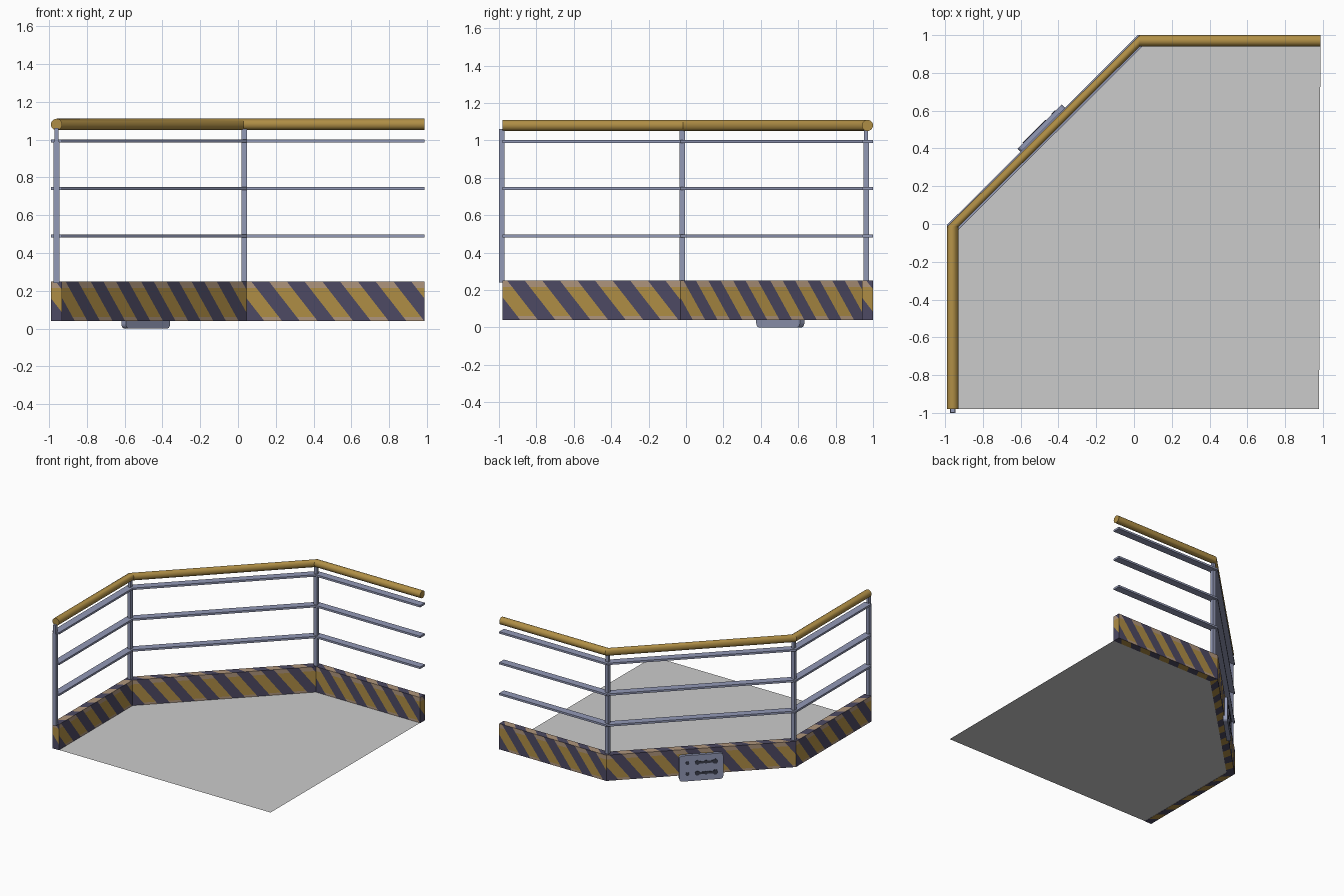
import bpy, bmesh, math
from mathutils import Vector, Matrix

if "Cube" in bpy.data.objects:
    bpy.data.objects.remove(bpy.data.objects["Cube"])


def mat(name, rgb):
    m = bpy.data.materials.new(name)
    m.diffuse_color = (*rgb, 1)
    m.use_nodes = True
    m.node_tree.nodes["Principled BSDF"].inputs["Base Color"].default_value = m.diffuse_color
    return m


YELLOW = mat("hazard_yellow", (0.43, 0.27, 0.06))
DARK = mat("hazard_dark", (0.075, 0.068, 0.125))
TAN = mat("worn_tan", (0.43, 0.30, 0.20))
STEEL = mat("steel_blue_grey", (0.29, 0.32, 0.47))
FLOOR = mat("floor_grey", (0.60, 0.60, 0.60))
BLACK = mat("socket_dark", (0.04, 0.045, 0.07))
GOLD = mat("handrail_yellow", (0.43, 0.27, 0.06))

# Mitred plan outline shared by the kick wall and the flat rails
OUT = [(-0.99, -0.98), (-0.99, -0.005), (0.02, 1.0), (0.987, 1.0)]
INN = [(-0.93, -0.98), (-0.93, -0.03), (0.045, 0.94), (0.987, 0.94)]
Z0, Z1 = 0.04, 0.25


def finish(name, bm, mats):
    me = bpy.data.meshes.new(name)
    bm.to_mesh(me)
    bm.free()
    for m in mats:
        me.materials.append(m)
    ob = bpy.data.objects.new(name, me)
    bpy.context.collection.objects.link(ob)
    return ob


def sweep(name, rings, m, smooth=False):
    bm = bmesh.new()
    vs = [[bm.verts.new(p) for p in r] for r in rings]
    n = len(vs[0])
    for a, b in zip(vs, vs[1:]):
        for i in range(n):
            f = bm.faces.new((a[i], a[(i + 1) % n], b[(i + 1) % n], b[i]))
            f.smooth = smooth
    bm.faces.new(vs[0])
    bm.faces.new(vs[-1])
    bmesh.ops.recalc_face_normals(bm, faces=bm.faces[:])
    return finish(name, bm, [m])


def box(name, c, size, rot, m):
    bm = bmesh.new()
    bmesh.ops.create_cube(bm, size=1)
    bm.transform(Matrix.Translation(c) @ Matrix.Rotation(rot, 4, 'Z') @ Matrix.Diagonal((*size, 1)))
    return finish(name, bm, [m])


PERIOD, LEAN = 0.188, 0.78


def panel(bm, a, b, d, edge_wear=True, main=0):
    """Striped rectangle: corners a, b along u; a+d, b+d opposite (pairs)."""
    a, b = Vector(a), Vector(b)
    da, db = Vector(d[0]) - a, Vector(d[1]) - b
    L, H = (b - a).length, da.length
    t = bmesh.new()
    t.faces.new([t.verts.new(p) for p in ((0, 0, 0), (L, 0, 0), (L, H, 0), (0, H, 0))])

    def cut(co, no):
        bmesh.ops.bisect_plane(t, geom=t.verts[:] + t.edges[:] + t.faces[:],
                               dist=1e-6, plane_co=co, plane_no=no)
    k = 1
    while k * PERIOD / 2 < L + LEAN * H:
        cut((k * PERIOD / 2, 0, 0), (1, LEAN, 0))
        k += 1
    if edge_wear:
        cut((0, H - 0.035, 0), (0, 1, 0))
        cut((0, 0.02, 0), (0, 1, 0))
    for f in t.faces:
        c = f.calc_center_median()
        vs = []
        for v in f.verts:
            u, w = v.co.x / L, v.co.y / H
            vs.append(bm.verts.new((a + da * w).lerp(b + db * w, u)))
        g = bm.faces.new(vs)
        dark = int((c.x + LEAN * c.y) / (PERIOD / 2)) % 2 == 0
        worn = edge_wear and (c.y > H - 0.035 or c.y < 0.02)
        g.material_index = 1 if dark else (2 if worn else main)
    t.free()


def at(p, z):
    return (p[0], p[1], z)


# Striped kick wall, one object per straight run
for i, name in enumerate(("left_kick_wall", "diagonal_kick_wall", "back_kick_wall")):
    o0, o1, n0, n1 = OUT[i], OUT[i + 1], INN[i], INN[i + 1]
    bm = bmesh.new()
    panel(bm, at(n0, Z0), at(n1, Z0), (at(n0, Z1), at(n1, Z1)))          # inside
    panel(bm, at(o1, Z0), at(o0, Z0), (at(o1, Z1), at(o0, Z1)))          # outside
    panel(bm, at(n0, Z1), at(n1, Z1), (at(o0, Z1), at(o1, Z1)), False, 2)  # top
    panel(bm, at(o0, Z0), at(o1, Z0), (at(n0, Z0), at(n1, Z0)), False)     # underside
    if i == 0:
        panel(bm, at(o0, Z0), at(n0, Z0), (at(o0, Z1), at(n0, Z1)))
    if i == 2:
        panel(bm, at(n1, Z0), at(o1, Z0), (at(n1, Z1), at(o1, Z1)))
    finish(name, bm, [YELLOW, DARK, TAN])

# Floor sheet
bm = bmesh.new()
pts = [OUT[0], (0.98, -0.98), OUT[3], OUT[2], OUT[1]]
f = bm.faces.new([bm.verts.new(at(p, Z0 + 0.002)) for p in pts])
finish("floor", bm, [FLOOR])

# Flat intermediate rails
for i, z in enumerate((0.49, 0.742, 0.993)):
    rings = [[at(o, z - 0.008), at(n, z - 0.008), at(n, z + 0.008), at(o, z + 0.008)]
             for o, n in zip(OUT, INN)]
    sweep(f"flat_rail_{i + 1}", rings, STEEL)

# Round handrail; end rings stay square to the straight runs, so the diagonal is slimmer
R, N, ZR = 0.03, 20, 1.08
rings = []
for cx, cy, dx, dy in ((-0.96, -0.98, -1, 0), (-0.96, -0.015, -1, 0),
                       (0.03, 0.97, 0, 1), (0.987, 0.97, 0, 1)):
    rings.append([(cx + dx * R * math.cos(t), cy + dy * R * math.cos(t), ZR + R * math.sin(t))
                  for t in (2 * math.pi * j / N for j in range(N))])
rail = sweep("handrail", rings, GOLD, True)
bpy.context.view_layer.objects.active = rail
rail.select_set(True)
bpy.ops.object.shade_smooth_by_angle(angle=math.radians(30))

# Posts with a narrower neck up to the handrail
for i, (x, y, r) in enumerate(((-0.96, -0.985, 0), (-0.96, -0.02, 0), (0.033, 0.963, math.pi / 2))):
    box(f"post_{i + 1}", (x, y, 0.615), (0.03, 0.03, 0.75), r, STEEL)
    box(f"post_neck_{i + 1}", (x, y, 1.025), (0.022, 0.028, 0.07), r, STEEL)

# Socket box on the outside of the diagonal wall
turn = Matrix.Translation((-0.5, 0.516, 0.105)) @ Matrix.Rotation(math.radians(45), 4, 'Z')
bm = bmesh.new()
bmesh.ops.create_cube(bm, size=1)
bm.transform(Matrix.Translation((0, -0.017, 0)) @ Matrix.Diagonal((0.33, 0.034, 0.21, 1)))
edges = [e for e in bm.edges if abs(e.verts[0].co.y - e.verts[1].co.y) > 0.01]
bmesh.ops.bevel(bm, geom=edges, offset=0.022, segments=3, affect='EDGES', profile=0.5)
bm.transform(turn)
finish("socket_box", bm, [STEEL])

# Dark sockets: a dot and a double-ended slot in each row
bm = bmesh.new()
face_out = Matrix.Rotation(math.radians(90), 4, 'X')
for z in (0.043, -0.045):
    for x, r in ((0.105, 0.014), (0.03, 0.018), (-0.035, 0.014), (-0.105, 0.02)):
        bmesh.ops.create_cone(bm, cap_ends=True, segments=14, radius1=r, radius2=r, depth=0.006,
                              matrix=turn @ Matrix.Translation((x, 0.001, z)) @ face_out)
    bmesh.ops.create_cube(bm, size=1, matrix=turn @ Matrix.Translation((-0.037, 0.001, z))
                          @ Matrix.Diagonal((0.13, 0.005, 0.018, 1)))
finish("socket_holes", bm, [BLACK])
